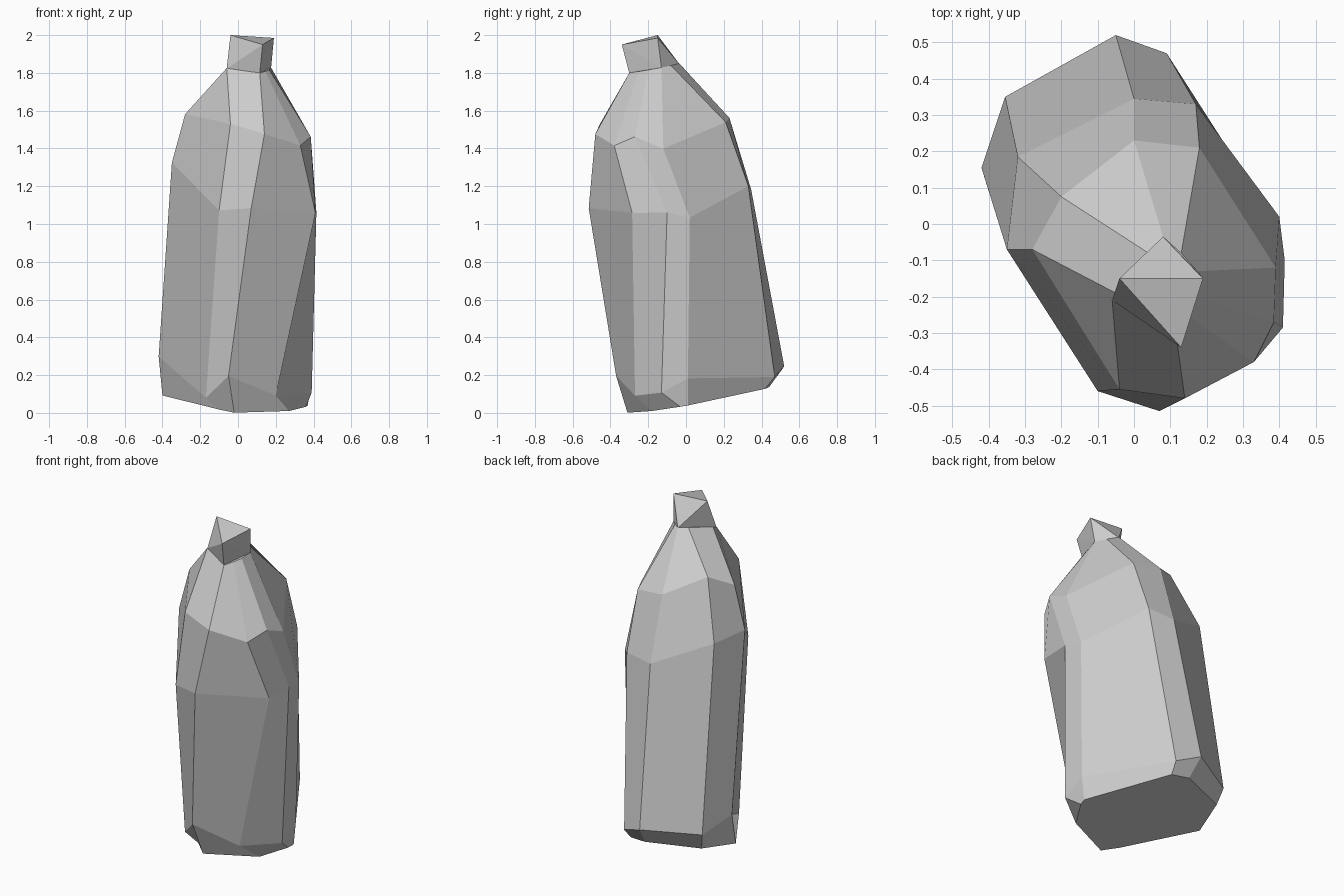
import bpy, bmesh

if "Cube" in bpy.data.objects:
    bpy.data.objects.remove(bpy.data.objects["Cube"])


def leaning(h, pts):
    """Lift a plan outline onto the tilted plane of the leaning bottle.
    An optional third value nudges a corner off that plane."""
    return [(x, y, h + sum(dz) - 0.05 * x + 0.18 * y) for x, y, *dz in pts]


def finish(bm, name):
    bmesh.ops.recalc_face_normals(bm, faces=bm.faces)
    mesh = bpy.data.meshes.new(name)
    bm.to_mesh(mesh)
    bm.free()
    obj = bpy.data.objects.new(name, mesh)
    bpy.context.collection.objects.link(obj)
    return obj


# Plan outlines, counter-clockwise from the right side, base to neck
foot = [(.36, -.03), (.37, .01), (.08, .42), (-.03, .44), (-.33, .32),
        (-.40, .09), (-.10, -.24), (-.02, -.31), (.27, -.18)]
lower = [(.39, -.13), (.385, .01, .05), (.09, .47, -.04), (-.05, .52), (-.355, .35),
         (-.42, .155, .1), (-.17, -.27, -.03), (-.05, -.37, .11), (.20, -.27)]
waist = [(.415, -.10, -.05), (.40, .02, -.1), (.17, .33), (.00, .345, -.03),
         (-.32, .185, .13), (-.35, -.07, .17), (-.10, -.46), (.07, -.515, .03),
         (.41, -.285, -.02)]
shoulder = [(.385, -.27), (.39, -.12, -.09), (.18, .21, -.02), (.00, .23, -.01),
            (-.20, .075, .11), (-.28, -.07, .05), (-.04, -.455, .08),
            (.14, -.48, .04), (.33, -.38, -.03)]
neck = [(.165, -.20), (.175, -.13), (.13, -.08), (.08, -.035), (.04, -.08),
        (-.05, -.19), (-.06, -.21), (.115, -.30), (.145, -.25)]

# Bottle body: faceted loft through the tilted outlines
bm = bmesh.new()
levels = [(.056, foot), (.15, lower), (1.15, waist), (1.53, shoulder), (1.86, neck)]
rings = [[bm.verts.new(p) for p in leaning(h, pts)] for h, pts in levels]
for low, high in zip(rings, rings[1:]):
    n = len(low)
    for i in range(n):
        j = (i + 1) % n
        bm.faces.new((low[i], low[j], high[j], high[i]))
bm.faces.new(rings[0][::-1])
bm.faces.new(rings[-1])
finish(bm, "bottle_body")

# Cap: four-sided neck closing to a slanted triangular top
bm = bmesh.new()
base = leaning(1.857, [(.175, -.13), (.08, -.035), (-.06, -.21), (.115, -.30)])
top = [(-.04, -.15, 2.0), (.19, -.15, 1.985), (.13, -.34, 1.95)]
for p in base + top:
    bm.verts.new(p)
bmesh.ops.convex_hull(bm, input=bm.verts)
finish(bm, "cap")
